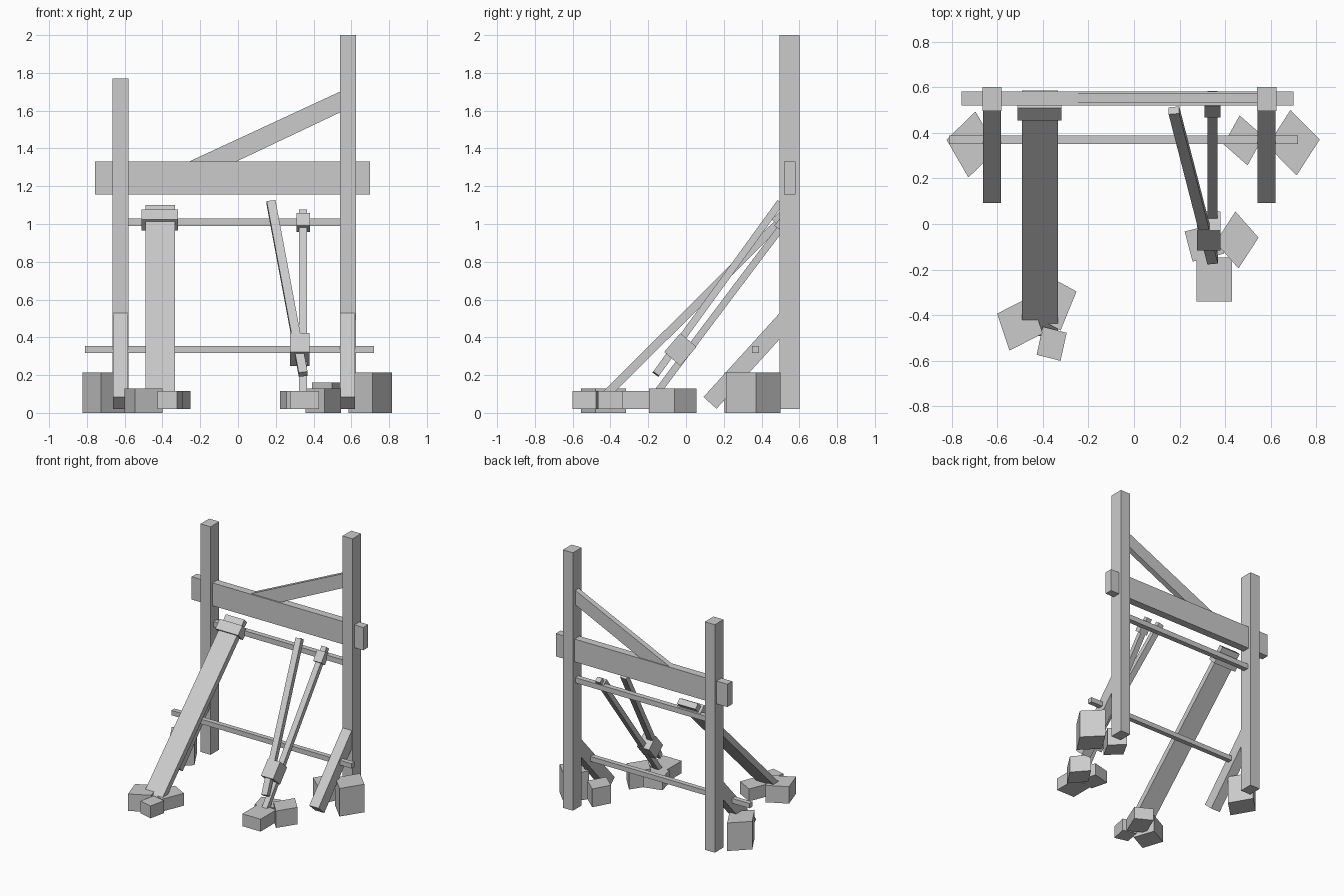
import bpy, bmesh
from mathutils import Vector

if "Cube" in bpy.data.objects:
    bpy.data.objects.remove(bpy.data.objects["Cube"])

wood = bpy.data.materials.new("plain grey")
wood.diffuse_color = (0.6, 0.6, 0.6, 1)
wood.use_nodes = True
wood.node_tree.nodes["Principled BSDF"].inputs["Base Color"].default_value = wood.diffuse_color


def prism(name, base, offset):
    """Extrude a four-cornered base along an offset."""
    bm = bmesh.new()
    face = bm.faces.new([bm.verts.new(p) for p in base])
    ext = bmesh.ops.extrude_face_region(bm, geom=[face], use_keep_orig=True)
    moved = [v for v in ext["geom"] if isinstance(v, bmesh.types.BMVert)]
    bmesh.ops.translate(bm, verts=moved, vec=offset)
    bmesh.ops.recalc_face_normals(bm, faces=bm.faces)
    me = bpy.data.meshes.new(name)
    bm.to_mesh(me)
    bm.free()
    me.materials.append(wood)
    bpy.context.collection.objects.link(bpy.data.objects.new(name, me))


def box(name, x, y, z):
    base = [(x[0], y[0], z[0]), (x[1], y[0], z[0]), (x[1], y[1], z[0]), (x[0], y[1], z[0])]
    prism(name, base, (0, 0, z[1] - z[0]))


def beam(name, p, q, width, depth):
    """Square-ended bar from p to q; width lies nearly along x."""
    p, q = Vector(p), Vector(q)
    d = (q - p).normalized()
    side = (Vector((1, 0, 0)) - d * d.x).normalized()
    up = d.cross(side)
    base = [p + side * (sx * width / 2) + up * (sy * depth / 2)
            for sx, sy in ((-1, -1), (1, -1), (1, 1), (-1, 1))]
    prism(name, base, q - p)


def stone(name, a, b, c, z0, z1):
    """Slightly skewed block from three plan corners."""
    a, b, c = Vector(a), Vector(b), Vector(c)
    prism(name, [(p.x, p.y, z0) for p in (a, b, c, a + c - b)], (0, 0, z1 - z0))


# Upright frame
box("left_post", (-0.665, -0.58), (0.495, 0.6), (0.02, 1.77))
box("right_post", (0.54, 0.625), (0.495, 0.6), (0.02, 2.0))
box("cross_beam", (-0.757, 0.70), (0.52, 0.58), (1.155, 1.33))
box("upper_rail", (-0.62, 0.58), (0.53, 0.57), (0.99, 1.03))
box("lower_rail", (-0.81, 0.72), (0.35, 0.387), (0.318, 0.355))
prism("diagonal_brace", [(-0.26, 0.53, 1.33), (-0.01, 0.53, 1.33),
                         (0.56, 0.53, 1.60), (0.56, 0.53, 1.71)], (0, 0.042, 0))

# Sloping post feet
for name, x in (("left_foot_brace", -0.622), ("right_foot_brace", 0.58)):
    beam(name, (x, 0.127, 0.053), (x, 0.54, 0.508), 0.079, 0.093)

# Wide plank with its clamp
beam("plank", (-0.412, -0.475, 0.045), (-0.412, 0.57, 1.085), 0.157, 0.045)
beam("plank_clamp", (-0.414, 0.483, 0.994), (-0.414, 0.537, 1.048), 0.193, 0.082)

# Thin prop with its clamp
beam("prop", (0.344, -0.19, 0.06), (0.344, 0.568, 1.066), 0.043, 0.037)
beam("prop_clamp", (0.345, 0.49, 0.975), (0.345, 0.54, 1.042), 0.07, 0.055)

# Leaning bar with its block
beam("leaning_bar", (0.345, -0.16, 0.205), (0.175, 0.498, 1.113), 0.047, 0.038)
beam("bar_block", (0.327, -0.073, 0.286), (0.327, 0.013, 0.386), 0.103, 0.112)

# Stones at the plank foot
stone("plank_stone_left", (-0.60, -0.393), (-0.546, -0.555), (-0.40, -0.48), 0, 0.13)
stone("plank_stone_right", (-0.252, -0.296), (-0.322, -0.467), (-0.445, -0.40), 0.02, 0.115)
stone("plank_stone_front", (-0.40, -0.45), (-0.427, -0.573), (-0.322, -0.60), 0.02, 0.115)

# Stones at the prop foot
stone("prop_stone_right", (0.445, 0.055), (0.546, -0.06), (0.458, -0.195), 0, 0.13)
stone("prop_stone_left", (0.222, -0.033), (0.257, -0.165), (0.395, -0.13), 0.02, 0.115)
box("prop_stone_front", (0.275, 0.43), (-0.34, -0.147), (0.02, 0.115))

# Stones beside the posts
stone("left_post_stone", (-0.695, 0.493), (-0.822, 0.37), (-0.726, 0.204), 0, 0.215)
stone("right_post_stone", (0.686, 0.50), (0.814, 0.37), (0.713, 0.213), 0, 0.215)
stone("right_inner_stone", (0.463, 0.476), (0.393, 0.349), (0.498, 0.257), 0.02, 0.16)
